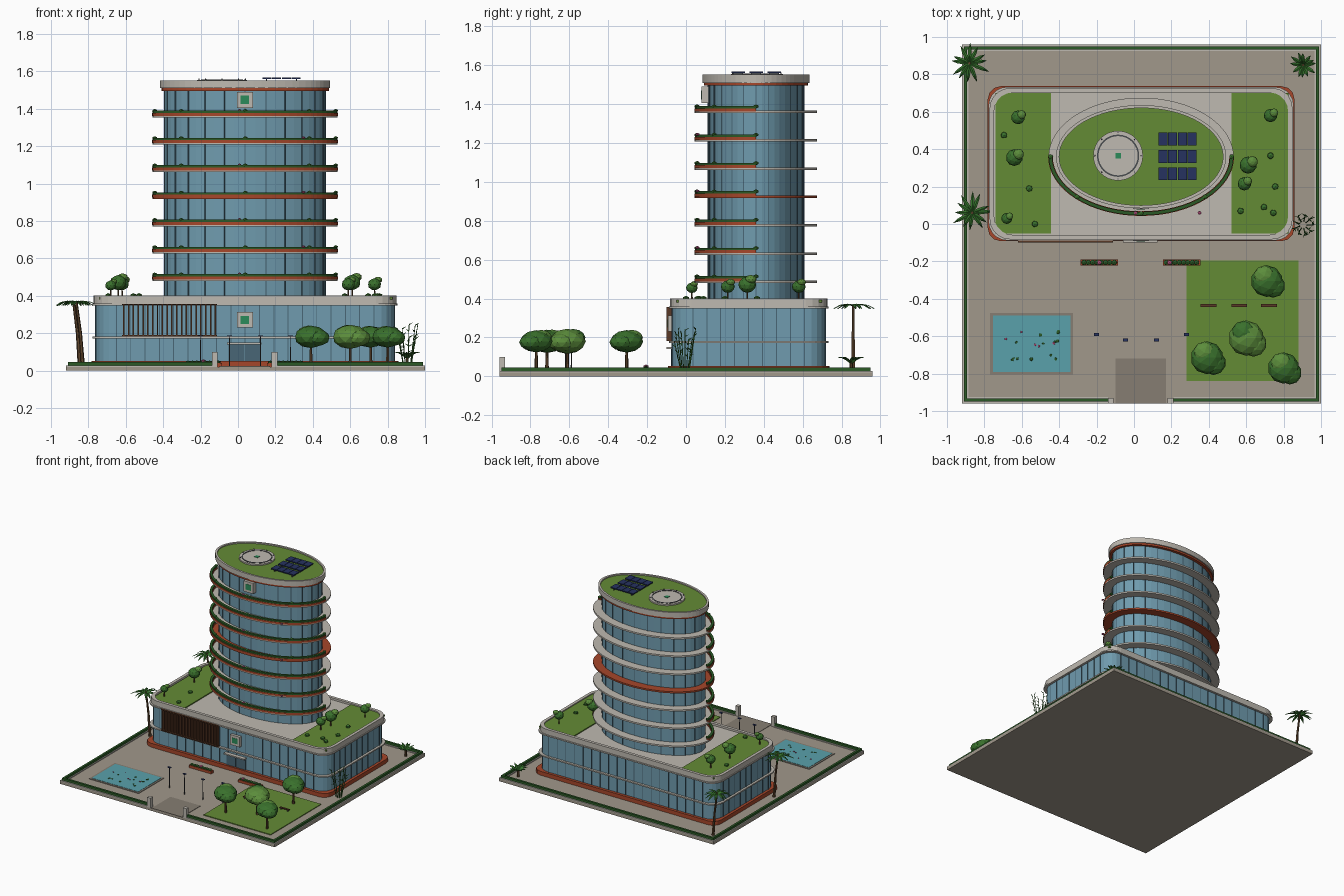
import bpy, bmesh, math, random
from mathutils import Vector, Matrix

if "Cube" in bpy.data.objects:
    bpy.data.objects.remove(bpy.data.objects["Cube"])
random.seed(4)
TAU = 2 * math.pi

def mat(name, hexcol):
    lin = [(int(hexcol[i:i + 2], 16) / 255) ** 2.2 for i in (0, 2, 4)]
    m = bpy.data.materials.new(name)
    m.diffuse_color = (*lin, 1)
    m.use_nodes = True
    m.node_tree.nodes["Principled BSDF"].inputs["Base Color"].default_value = m.diffuse_color
    return m

GLASS, FRAME = mat("glass", "6F9AAD"), mat("frame", "4A6675")
STONE, PAVE, DRIVE = mat("stone", "BDB8AF"), mat("paving", "A0978A"), mat("drive", "857D72")
RED, WOOD, BARK = mat("terracotta", "A5482E"), mat("wood", "5A3B2A"), mat("bark", "5E4630")
LAWN, HEDGE = mat("lawn", "648A38"), mat("hedge", "2F5A2A")
LEAF, LEAF2, PALM = mat("leaf", "3C7030"), mat("light_leaf", "5C8C3E"), mat("palm_leaf", "37702F")
WATER, NAVY, DARK = mat("water", "5AA0AA"), mat("solar", "2A3560"), mat("metal", "4A4D50")
GREEN, PINK = mat("sign_green", "2F8A5A"), mat("blossom", "B0507A")

def finish(name, bm, m):
    bmesh.ops.recalc_face_normals(bm, faces=bm.faces)
    me = bpy.data.meshes.new(name)
    bm.to_mesh(me); bm.free()
    me.materials.append(m)
    o = bpy.data.objects.new(name, me)
    bpy.context.collection.objects.link(o)
    return o

def boxes(name, items, m):
    """items: (x0, x1, y0, y1, z0, z1[, rotation])"""
    bm = bmesh.new()
    for it in items:
        x0, x1, y0, y1, z0, z1 = it[:6]
        M = (Matrix.Translation(((x0 + x1) / 2, (y0 + y1) / 2, (z0 + z1) / 2))
             @ Matrix.Rotation(it[6] if len(it) > 6 else 0, 4, 'Z')
             @ Matrix.Diagonal((x1 - x0, y1 - y0, z1 - z0, 1)))
        bmesh.ops.create_cube(bm, size=1, matrix=M)
    return finish(name, bm, m)

def prism(name, pts, z0, z1, m):
    bm = bmesh.new()
    f = bm.faces.new([bm.verts.new((x, y, z0)) for x, y in pts])
    r = bmesh.ops.extrude_face_region(bm, geom=[f])
    bmesh.ops.translate(bm, vec=(0, 0, z1 - z0), verts=[v for v in r['geom'] if isinstance(v, bmesh.types.BMVert)])
    if f.is_valid is False or len(bm.faces) < len(pts) + 2:
        bm.faces.new([v for v in bm.verts if abs(v.co.z - z0) < 1e-6][:len(pts)])
    return finish(name, bm, m)

def ring(name, outer, inner, z0, z1, m, closed=True):
    bm = bmesh.new()
    rows = [[bm.verts.new((*p, z)) for p, z in ((o, z0), (o, z1), (i, z1), (i, z0))] for o, i in zip(outer, inner)]
    n = len(rows)
    for k in range(n if closed else n - 1):
        a, b = rows[k], rows[(k + 1) % n]
        for j in range(4):
            bm.faces.new((a[j], a[(j + 1) % 4], b[(j + 1) % 4], b[j]))
    if not closed:
        bm.faces.new(rows[0]); bm.faces.new(rows[-1])
    return finish(name, bm, m)

CX, CY = 0.038, 0.36
def ell(a, b, n=48, a0=0, a1=TAU, cx=CX, cy=CY):
    cnt = n if a1 - a0 > 6.28 else n + 1
    return [(cx + a * math.cos(a0 + (a1 - a0) * i / n), cy + b * math.sin(a0 + (a1 - a0) * i / n)) for i in range(cnt)]

def rrect(off=0, r=0.1, seg=5):
    x0, x1, y0, y1 = -0.76 - off, 0.836 + off, -0.07 - off, 0.715 + off
    pts = []
    for k, (cx, cy) in enumerate(((x1 - r, y1 - r), (x0 + r, y1 - r), (x0 + r, y0 + r), (x1 - r, y0 + r))):
        for i in range(seg + 1):
            a = (k + i / seg) * TAU / 4
            pts.append((cx + r * math.cos(a), cy + r * math.sin(a)))
    return pts

def blobs(name, items, m, sub=2, flat=0.75):
    bm = bmesh.new()
    for x, y, z, r in items:
        bmesh.ops.create_icosphere(bm, subdivisions=sub, radius=r, matrix=Matrix.Translation((x, y, z)) @ Matrix.Diagonal((1, 1, flat, 1)))
    return finish(name, bm, m)

def rods(name, items, m, seg=6):
    """items: (start, end, radius0, radius1)"""
    bm = bmesh.new()
    for p, q, r0, r1 in items:
        p, q = Vector(p), Vector(q)
        d = q - p
        M = Matrix.Translation((p + q) / 2) @ d.to_track_quat('Z', 'Y').to_matrix().to_4x4()
        bmesh.ops.create_cone(bm, cap_ends=True, segments=seg, radius1=r0, radius2=r1, depth=d.length, matrix=M)
    return finish(name, bm, m)

# site slab, perimeter kerb and hedge, gate
boxes("site_slab", [(-0.92, 1.0, -0.96, 0.96, 0, 0.02)], PAVE)
def perimeter(i, w):
    x0, x1, y0, y1 = -0.92 + i, 1.0 - i, -0.96 + i, 0.96 - i
    return [(x0, x0 + w, y0, y1), (x1 - w, x1, y0, y1), (x0, x1, y1 - w, y1), (x0, -0.14, y0, y0 + w), (0.21, x1, y0, y0 + w)]
boxes("perimeter_kerb", [(*b, 0.02, 0.028) for b in perimeter(0.0, 0.035)], STONE)
boxes("perimeter_hedge", [(*b, 0.025, 0.046) for b in perimeter(0.01, 0.018)], HEDGE)
boxes("gate_pillars", [(x - .015, x + .015, -0.96, -0.93, 0.02, 0.1) for x in (-0.125, 0.195)], STONE)
boxes("driveway", [(-0.10, 0.17, -0.96, -0.72, 0.015, 0.023)], DRIVE)

# pool with pads
boxes("pool_rim", [(-0.77, -0.325, -0.805, -0.475, 0.015, 0.024)], DRIVE)
boxes("pool_water", [(-0.755, -0.34, -0.79, -0.49, 0.015, 0.026)], WATER)
pads = [(random.uniform(-.7, -.38), random.uniform(-.74, -.54), .028, random.uniform(.006, .011)) for _ in range(18)]
blobs("pool_pads", pads[:13], HEDGE, 1, 0.3)
blobs("pool_flowers", pads[13:], PINK, 1, 0.5)

# front lawn, benches, planters, solar lamps
boxes("front_lawn", [(0.28, 0.88, -0.84, -0.195, 0.015, 0.026)], LAWN)
boxes("benches", [(x, x + .085, -0.443, -0.427, 0.036, 0.042) for x in (.355, .52, .68)], WOOD)
boxes("bench_legs", [(x + d, x + d + .006, -0.442, -0.428, 0.02, 0.036) for x in (.355, .52, .68) for d in (.01, .07)], DARK)
boxes("ground_planters", [(x, x + .2, -0.222, -0.19, 0.02, 0.04) for x in (-.285, .155)], RED)
blobs("planter_shrubs", [(x + .018 + .023 * i, -0.206, 0.042, .016) for x in (-.285, .155) for i in range(8)], HEDGE, 1)
blobs("planter_blossoms", [(-.185, -.206, .05, .014), (.19, -.206, .05, .014)], PINK, 1)
lamps = [(-.2, -.59), (-.045, -.62), (.12, -.62), (.28, -.59)]
rods("lamp_posts", [((x, y, .02), (x, y, .183), .003, .002) for x, y in lamps], DARK)
boxes("lamp_panels", [(x - .013, x + .013, y - .008, y + .008, .182, .187) for x, y in lamps], NAVY)

# podium
prism("podium_plinth", rrect(0.022, 0.07, 3), 0.001, 0.052, RED)
prism("podium_glass", rrect(0), 0.04, 0.36, GLASS)
for n, z in (("podium_mid_band", .172), ("podium_top_band", .348)):
    ring(n, rrect(.018), rrect(-.01), z, z + .01, STONE)
ring("podium_parapet", rrect(.012, .11), rrect(-.012, .1), .355, .4, STONE)
prism("podium_roof_deck", rrect(-.008), .355, .384, STONE)
w = .0025
mull = [(x - w, x + w, y - .004, y + .004, .05, .355) for x in [-.65 + .0765 * i for i in range(19)] for y in (-.07, .715)]
mull += [(x - .004, x + .004, y - w, y + w, .05, .355) for y in [.035 + .0718 * i for i in range(9)] for x in (-.76, .836)]
boxes("podium_mullions", mull, FRAME)
boxes("facade_fins", [(-.615 + .0258 * i, -.607 + .0258 * i, -.1, -.072, .19, .352) for i in range(20)], WOOD)
boxes("fin_rails", [(-.62, -.112, -.1, -.072, z, z + .007) for z in (.183, .35)], WOOD)

# entrance and plain sign panels
boxes("entrance_doors", [(-.05, .033, -.078, -.068, .04, .14), (.037, .12, -.078, -.068, .04, .14)], FRAME)
boxes("entrance_canopy", [(-.06, .125, -.1, -.068, .14, .15)], STONE)
boxes("sign_panels", [(-.006, .08, -.092, -.07, .23, .312), (-.006, .08, .08, .12, 1.405, 1.49)], STONE)
boxes("sign_insets", [(.014, .06, -.094, -.09, .25, .292), (.014, .06, .078, .082, 1.425, 1.47)], GREEN)

# podium roof gardens
boxes("roof_lawns", [(-.74, -.445, -.05, .70, .38, .392), (.52, .825, -.05, .70, .38, .392)], LAWN)
big = [(-.62, .57, .037), (-.64, .355, .045), (-.68, .03, .03), (.73, .58, .036), (.61, .315, .046), (.59, .215, .036)]
rods("roof_tree_trunks", [((x, y, .39), (x, y, .45), .005, .004) for x, y, r in big], BARK)
blobs("roof_tree_crowns", [(x, y, .425 + r, r) for x, y, r in big], LEAF, 2, .9)
blobs("roof_tree_tops", [(x + r * .5, y + r * .4, .43 + 1.5 * r, r * .65) for x, y, r in big], LEAF2)
blobs("roof_bushes", [(x, y, .4, .019) for x, y in ((-.695, .475), (-.56, .19), (-.53, 0), (.73, .365), (.755, .2), (.695, .09), (.57, .07), (.745, .06))], LEAF, 1)

# tower
prism("tower_glass", ell(.43, .246), .38, 1.51, GLASS)
boxes("tower_mullions", [(x - .003, x + .003, y - .003, y + .003, .385, 1.5, math.atan2(y - CY, x - CX)) for x, y in ell(.43, .246)[::2]], FRAME)
for k in range(7):
    z = .486 + .1457 * k
    ring(f"balcony_slab_{k}", ell(.495, .315, 64), ell(.425, .24, 64), z - .007, z + .006, RED if k == 3 else STONE)
    arc = lambda a, b: ell(a, b, 32, math.pi, TAU)
    ring(f"balcony_planter_{k}", arc(.497, .317), arc(.472, .292), z + .002, z + .017, RED, False)
    ring(f"balcony_hedge_{k}", arc(.494, .314), arc(.475, .295), z + .017, z + .029, HEDGE, False)
    balls = [(x, y, z + .028, .014) for x, y in ell(.484, .304, 4, math.pi, TAU)]
    blobs(f"balcony_shrubs_{k}", balls, LEAF, 1)
    blobs(f"balcony_blossom_{k}", [(balls[2 + k % 2][0] - .03, balls[2][1] + .003, z + .03, .011)], PINK, 1)
ring("tower_crown_trim", ell(.448, .268), ell(.42, .236), 1.495, 1.512, RED)
ring("tower_parapet", ell(.455, .276, 64), ell(.438, .26, 64), 1.51, 1.552, STONE)
prism("tower_roof_garden", ell(.44, .262), 1.505, 1.543, LAWN)

# helipad and solar rows
pad = lambda r: ell(r, r, 32, cx=-.085, cy=.365)
prism("helipad_base", pad(.133), 1.54, 1.554, STONE)
ring("helipad_ring", pad(.113), pad(.105), 1.552, 1.557, DARK)
boxes("helipad_marking", [(-.1, -.07, .35, .38, 1.55, 1.557)], GREEN)
rods("helipad_lights", [((x, y, 1.55), (x, y, 1.562), .004, .003) for x, y in pad(.124)[::4]], DARK)
boxes("solar_panels", [(.13 + .052 * i, .179 + .052 * i, y, y + .068, 1.56, 1.568) for i in range(4) for y in (.235, .327, .42)], NAVY)
boxes("solar_legs", [(x, x + .006, y, y + .05, 1.54, 1.561) for x in (.15, .31) for y in (.243, .335, .428)], DARK)

# lawn trees
trees = [(.71, -.305, .085), (.6, -.61, .095), (.39, -.715, .088), (.8, -.77, .084)]
rods("tree_trunks", [((x, y, .02), (x, y, .16), .01, .006) for x, y, r in trees], BARK)
for i, (x, y, r) in enumerate(trees):
    blobs(f"tree_crown_{i}", [(x, y, .18, r), (x + r * .4, y - r * .3, .175, r * .75)], LEAF2 if i == 1 else LEAF, 2, .68)
    blobs(f"tree_top_{i}", [(x - r * .15, y + r * .3, .2, r * .68)], LEAF if i == 1 else LEAF2, 2, .68)

# palms: drooping tapered fronds on a leaning trunk
def fronds(name, c, n, length, rise, droop):
    bm = bmesh.new()
    for i in range(n):
        a = TAU * i / n + random.uniform(-.15, .15)
        d, s = Vector((math.cos(a), math.sin(a), 0)), Vector((-math.sin(a), math.cos(a), 0))
        L = length * random.uniform(.8, 1.05)
        prev = None
        for t, wd in ((0, .004), (.35, .011), (.7, .009), (1, .001)):
            p = Vector(c) + d * L * t + Vector((0, 0, rise * t - droop * t * t))
            row = [bm.verts.new(p + s * wd - Vector((0, 0, .004))), bm.verts.new(p), bm.verts.new(p - s * wd - Vector((0, 0, .004)))]
            if prev:
                for j in (0, 1):
                    bm.faces.new((prev[j], prev[j + 1], row[j + 1], row[j]))
            prev = row
    return finish(name, bm, PALM)

for i, (x, y) in enumerate(((-.88, .86), (-.865, .06))):
    rods(f"palm_trunk_{i}", [((x + .035, y, .02), (x + .022, y, .2), .012, .009), ((x + .022, y, .2), (x, y, .37), .009, .007)], BARK)
    fronds(f"palm_fronds_{i}", (x, y, .365), 12, .11, .045, .06)
rods("small_palm_trunk", [((.905, .85, .02), (.905, .85, .07), .01, .008)], BARK)
fronds("small_palm_fronds", (.905, .85, .065), 12, .075, .075, .04)

# bamboo clump
stems, tips = [], []
for i in range(9):
    a = TAU * i / 9
    p = Vector((.905 + .02 * math.cos(a), -.005 + .02 * math.sin(a), .02))
    q = p + Vector((.035 * math.cos(a), .035 * math.sin(a), random.uniform(.15, .23)))
    stems.append((p, q, .003, .002))
    for t in (.5, .7, .85, 1):
        b = random.uniform(0, TAU)
        s = p.lerp(q, t)
        tips.append((s, s + Vector((.022 * math.cos(b), .022 * math.sin(b), .012)), .004, 0.0005))
rods("bamboo_stems", stems, LEAF, 5)
rods("bamboo_leaves", tips, PALM, 3)
